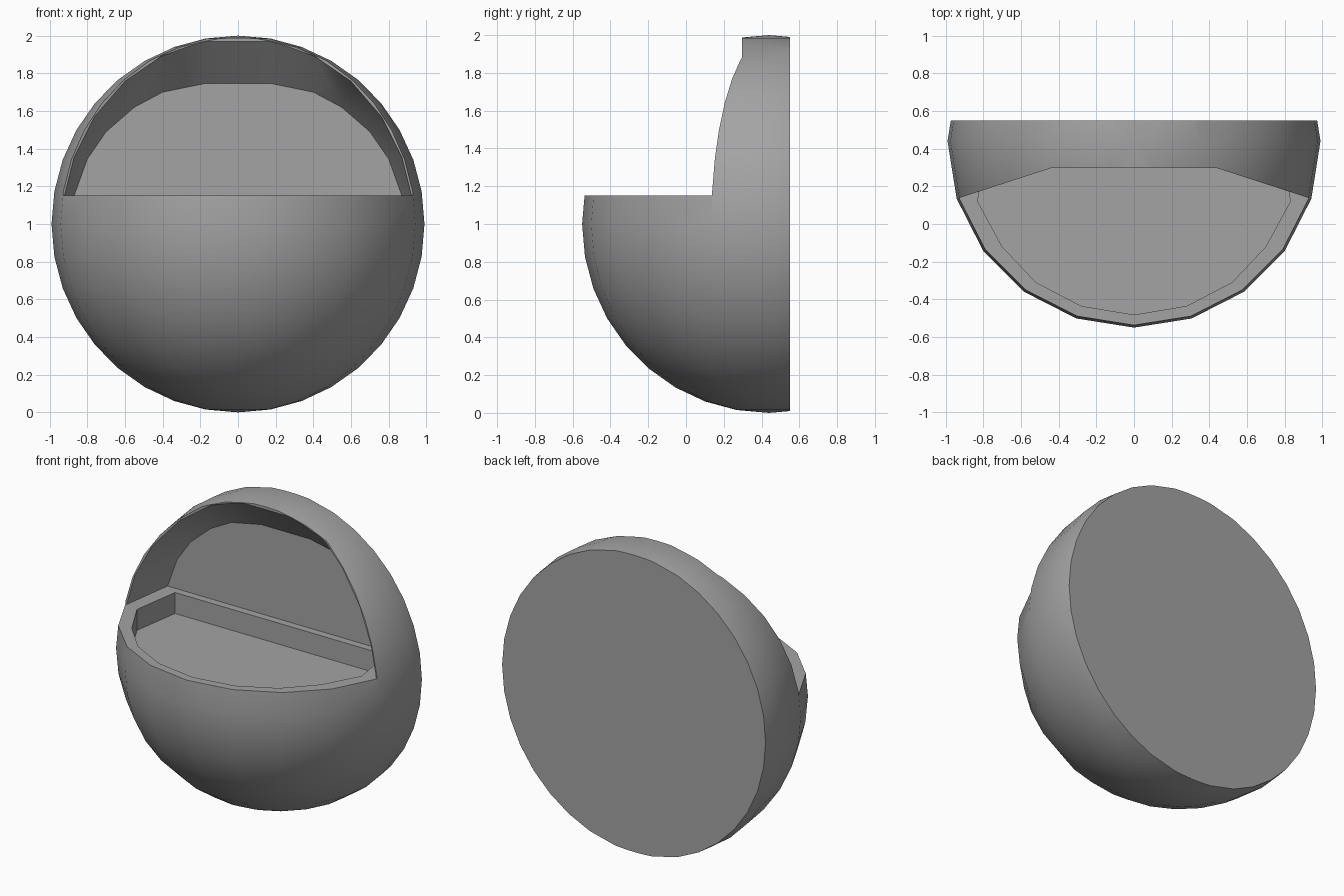
import bpy, bmesh
from math import sin, cos, radians

cube = bpy.data.objects.get("Cube")
if cube:
    bpy.data.objects.remove(cube)

CY = 0.44      # sphere centre in y
CUT_Z = 1.15   # height of the flat rim
BACK_Y = 0.55  # flat back


def material(name, rgb):
    m = bpy.data.materials.new(name)
    m.use_nodes = True
    m.diffuse_color = (*rgb, 1)
    m.node_tree.nodes["Principled BSDF"].inputs["Base Color"].default_value = (*rgb, 1)
    return m


def make(name, bm):
    bmesh.ops.recalc_face_normals(bm, faces=bm.faces)
    mesh = bpy.data.meshes.new(name)
    bm.to_mesh(mesh)
    bm.free()
    ob = bpy.data.objects.new(name, mesh)
    bpy.context.scene.collection.objects.link(ob)
    return ob


def loft(name, loops):
    """Closed solid through matching loops of points."""
    bm = bmesh.new()
    rows = [[bm.verts.new(p) for p in loop] for loop in loops]
    n = len(rows[0])
    for a, b in zip(rows, rows[1:]):
        for i in range(n):
            j = (i + 1) % n
            bm.faces.new((a[i], a[j], b[j], b[i]))
    bm.faces.new(rows[0])
    bm.faces.new(rows[-1])
    return make(name, bm)


def mirrored(pts):
    """Right half of a profile followed by its mirror image."""
    return pts + [(-p[0], *p[1:]) for p in reversed(pts)]


def prism(name, outline, z0, z1):
    return loft(name, [[(x, y, z) for x, y in outline] for z in (z0, z1)])


# Solid ball with a flat back
bm = bmesh.new()
bmesh.ops.create_uvsphere(bm, u_segments=20, v_segments=18, radius=1)
bmesh.ops.scale(bm, vec=(0.99, 0.99, 1), verts=bm.verts)
bmesh.ops.translate(bm, vec=(0, CY, 1), verts=bm.verts)
cut = bmesh.ops.bisect_plane(bm, geom=bm.verts[:] + bm.edges[:] + bm.faces[:],
                             plane_co=(0, BACK_Y, 0), plane_no=(0, 1, 0), clear_outer=True)
rim = [e for e in cut["geom_cut"] if isinstance(e, bmesh.types.BMEdge)]
bmesh.ops.contextual_create(bm, geom=rim)
body = make("planter_body", bm)

# Wedge removing the upper front
wedge = prism("wedge_cutter", mirrored([(1.2, -1), (1.2, 0.05), (0.44, 0.297)]), CUT_Z, 2.3)

# Sloped recess from the opening edge back to the flat panel
edge = []
for lat in (8.7, 21, 35, 50, 64):
    r = 0.98 * cos(radians(lat))
    edge.append((r * sin(radians(72)), CY - r * cos(radians(72)), 1 + 0.99 * sin(radians(lat))))
edge[0] = (*edge[0][:2], CUT_Z)
edge.append((0.17, 0.29, 1.977))
panel = [(0.87, CUT_Z), (0.80, 1.345), (0.70, 1.49), (0.55, 1.62), (0.40, 1.70), (0.18, 1.745)]
recess = loft("recess_cutter", [
    mirrored([(x, 0.5, z) for x, z in panel]),
    mirrored(edge),
    mirrored([(x, -1, z) for x, y, z in edge])])

# Shallow tray sunk into the rim
tray = prism("tray_cutter", mirrored([(0.78, 0.45), (0.83, 0.12), (0.70, -0.12), (0.52, -0.31),
                                      (0.28, -0.435), (0.01, -0.48)]), 1.01, 1.17)

for cutter in (wedge, recess, tray):
    mod = body.modifiers.new(cutter.name, "BOOLEAN")
    mod.operation = "DIFFERENCE"
    mod.solver = "EXACT"
    mod.object = cutter
    cutter.hide_render = True

# Bake the cuts and drop the cutters
deps = bpy.context.evaluated_depsgraph_get()
body_mesh = bpy.data.meshes.new_from_object(body.evaluated_get(deps))
body.modifiers.clear()
body.data = body_mesh
for cutter in (wedge, recess, tray):
    bpy.data.objects.remove(cutter)

body.data.materials.clear()
body.data.materials.append(material("plain_grey", (0.37, 0.37, 0.37)))

for ob in bpy.context.selected_objects:
    ob.select_set(False)
body.select_set(True)
bpy.context.view_layer.objects.active = body
bpy.ops.object.shade_smooth_by_angle(angle=radians(25))
